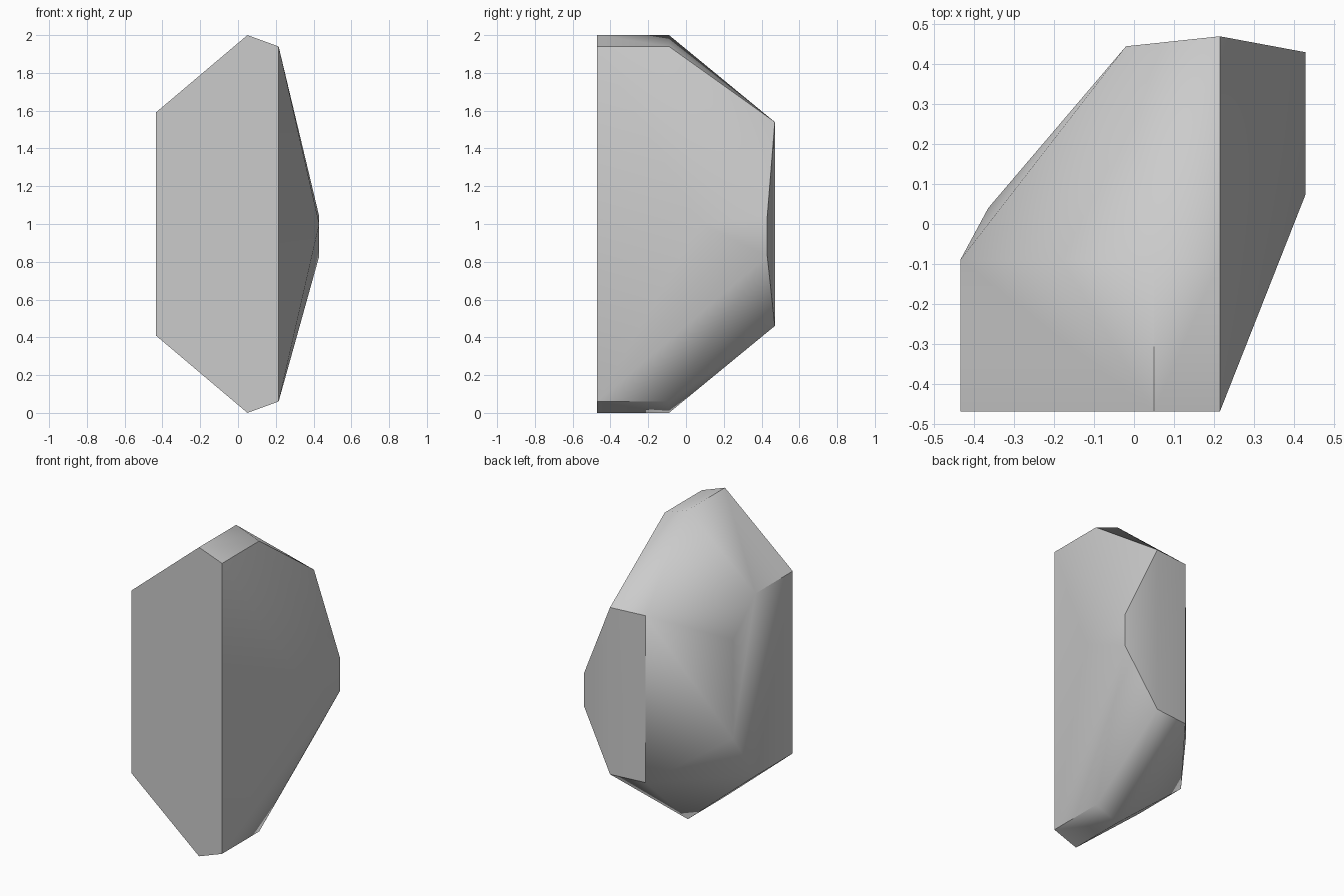
import bpy, bmesh, math

cube = bpy.data.objects.get("Cube")
if cube:
    bpy.data.objects.remove(cube, do_unlink=True)

TOP = 2.0
FRONT, RIDGE_END = -0.47, -0.09

# Upper corners of the stone; each is repeated in the lower half
upper = []
for y in (FRONT, RIDGE_END):
    upper += [(-0.435, y, 1.59), (0.05, y, TOP), (0.215, y, 1.94)]
upper += [(-0.02, 0.445, 1.54), (0.215, 0.47, 1.54), (-0.365, 0.04, 1.32)]
corners = upper + [(x, y, TOP - z) for x, y, z in upper]

# Bulge on the +x side
corners += [(0.43, 0.43, 1.04), (0.43, 0.43, 0.83), (0.43, 0.075, 1.0)]

# Wrap the corners in a faceted shell
bm = bmesh.new()
for co in corners:
    bm.verts.new(co)
bmesh.ops.convex_hull(bm, input=bm.verts)
bmesh.ops.dissolve_limit(bm, angle_limit=math.radians(1),
                         verts=bm.verts, edges=bm.edges)
bmesh.ops.recalc_face_normals(bm, faces=bm.faces)
mesh = bpy.data.meshes.new("stone")
bm.to_mesh(mesh)
bm.free()

# Plain grey stone colour
grey = bpy.data.materials.new("stone_grey")
grey.use_nodes = True
colour = (0.6, 0.6, 0.6, 1)
grey.diffuse_color = colour
grey.node_tree.nodes["Principled BSDF"].inputs["Base Color"].default_value = colour
mesh.materials.append(grey)

stone = bpy.data.objects.new("stone", mesh)
bpy.context.collection.objects.link(stone)
bpy.context.view_layer.objects.active = stone
stone.select_set(True)
bpy.ops.object.shade_smooth_by_angle(angle=math.radians(40))
